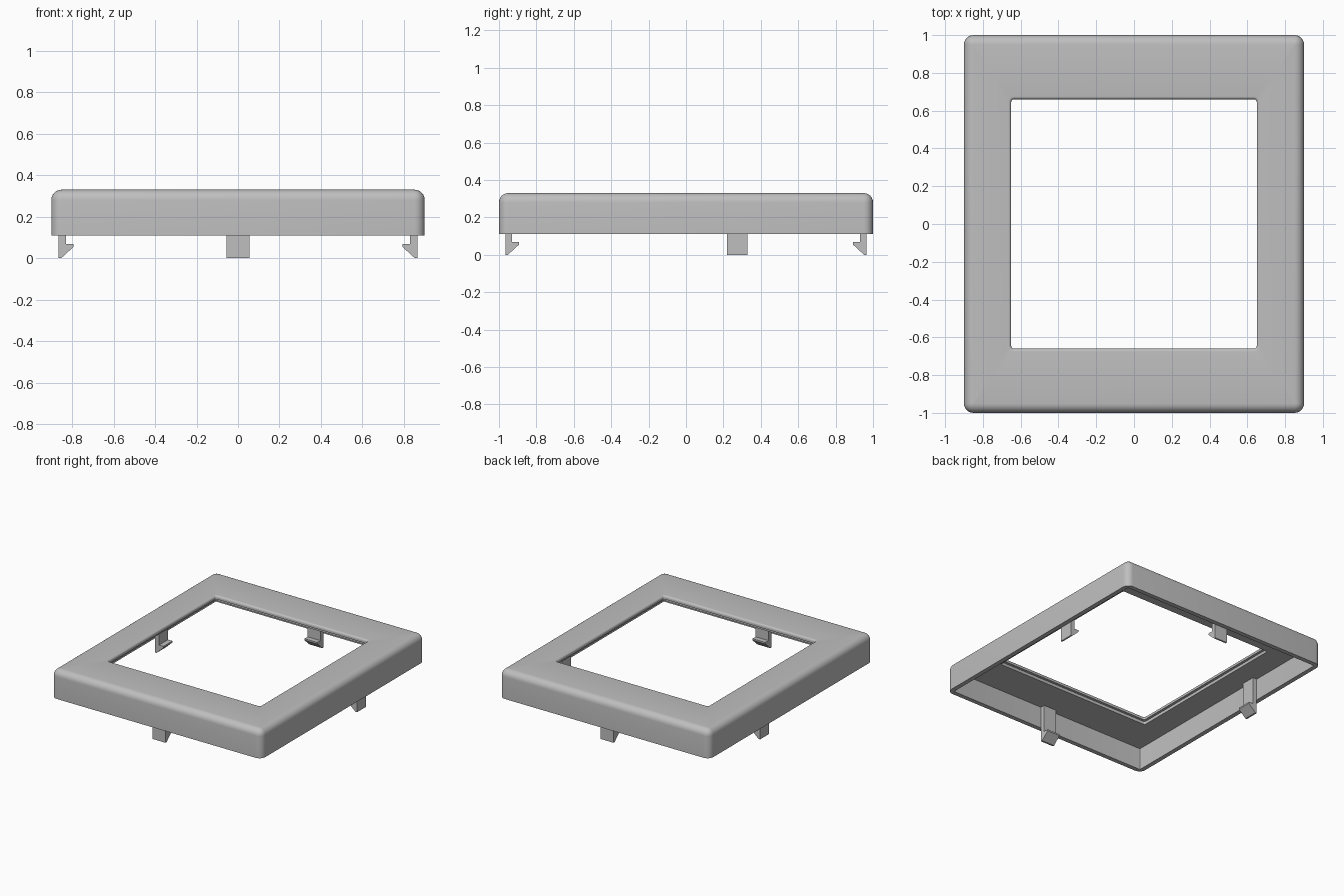
import bpy, bmesh, math

cube = bpy.data.objects.get("Cube")
if cube:
    bpy.data.objects.remove(cube, do_unlink=True)

grey = bpy.data.materials.new("light_grey_plastic")
grey.use_nodes = True
colour = (0.52, 0.52, 0.52, 1)
grey.diffuse_color = colour
grey.node_tree.nodes["Principled BSDF"].inputs["Base Color"].default_value = colour

HX, HY = 0.9, 1.0        # outer half sizes
OX, OY = 0.65, 0.66      # opening half sizes
BASE, TOP, UNDER = 0.11, 0.33, 0.28
WALL, ROUND, LIP = 0.035, 0.05, 0.015


def add_object(name, bm):
    bmesh.ops.recalc_face_normals(bm, faces=bm.faces)
    mesh = bpy.data.meshes.new(name)
    bm.to_mesh(mesh)
    bm.free()
    mesh.materials.append(grey)
    obj = bpy.data.objects.new(name, mesh)
    bpy.context.collection.objects.link(obj)
    return obj


def rounded_ring(bm, hx, hy, z, r, steps=6):
    """Rectangle of vertices with rounded corners."""
    ring = []
    for k, (sx, sy) in enumerate([(1, 1), (-1, 1), (-1, -1), (1, -1)]):
        for i in range(steps + 1):
            a = math.pi / 2 * (k + i / steps)
            ring.append(bm.verts.new((sx * (hx - r) + r * math.cos(a),
                                      sy * (hy - r) + r * math.sin(a), z)))
    return ring


# Frame: a closed section carried round the rectangle
bm = bmesh.new()
rings = [rounded_ring(bm, HX, HY, BASE, ROUND)]
arc = [math.pi / 2 * i / 6 for i in range(7)]
for a in arc:                                    # rounded outer top edge
    inset = ROUND * (1 - math.cos(a))
    rings.append(rounded_ring(bm, HX - inset, HY - inset,
                              TOP - ROUND + ROUND * math.sin(a),
                              max(ROUND - inset, 0.003)))
for a in arc:                                    # rounded edge of the opening
    out = LIP * (1 - math.sin(a))
    rings.append(rounded_ring(bm, OX + out, OY + out,
                              TOP - LIP + LIP * math.cos(a), LIP + out))
ledge = TOP - 0.027
rings.append(rounded_ring(bm, OX, OY, ledge, LIP))
for z in (ledge, UNDER):                         # stepped underside of the opening
    rings.append(rounded_ring(bm, OX + 0.02, OY + 0.02, z, LIP))
for z in (UNDER, BASE):                          # hollow inside of the walls
    rings.append(rounded_ring(bm, HX - WALL, HY - WALL, z, 0.005))

for r1, r2 in zip(rings, rings[1:] + rings[:1]):
    n = len(r1)
    for i in range(n):
        j = (i + 1) % n
        bm.faces.new((r1[i], r1[j], r2[j], r2[i]))
frame = add_object("frame", bm)
bpy.context.view_layer.objects.active = frame
frame.select_set(True)
bpy.ops.object.shade_smooth_by_angle(angle=math.radians(35))
frame.select_set(False)

# Clips: hooked section (distance in from the wall, height)
HOOK = [(0, UNDER), (0, 0), (0.013, 0), (0.073, 0.055),
        (0.073, 0.067), (0.035, 0.067), (0.035, UNDER)]


def clip(name, place, centre, width=0.11):
    bm = bmesh.new()
    ends = [[bm.verts.new(place(d, centre + s * width / 2, z)) for d, z in HOOK]
            for s in (-1, 1)]
    bm.faces.new(ends[0])
    bm.faces.new(ends[1])
    for i in range(len(HOOK)):
        j = (i + 1) % len(HOOK)
        bm.faces.new((ends[0][i], ends[0][j], ends[1][j], ends[1][i]))
    add_object(name, bm)


for side, x_name, y_name in ((1, "left_clip", "back_clip"), (-1, "right_clip", "front_clip")):
    clip(x_name, lambda d, t, z: (side * (HX - WALL - d), t, z), 0.275)
    clip(y_name, lambda d, t, z: (t, side * (HY - WALL - d), z), 0)
